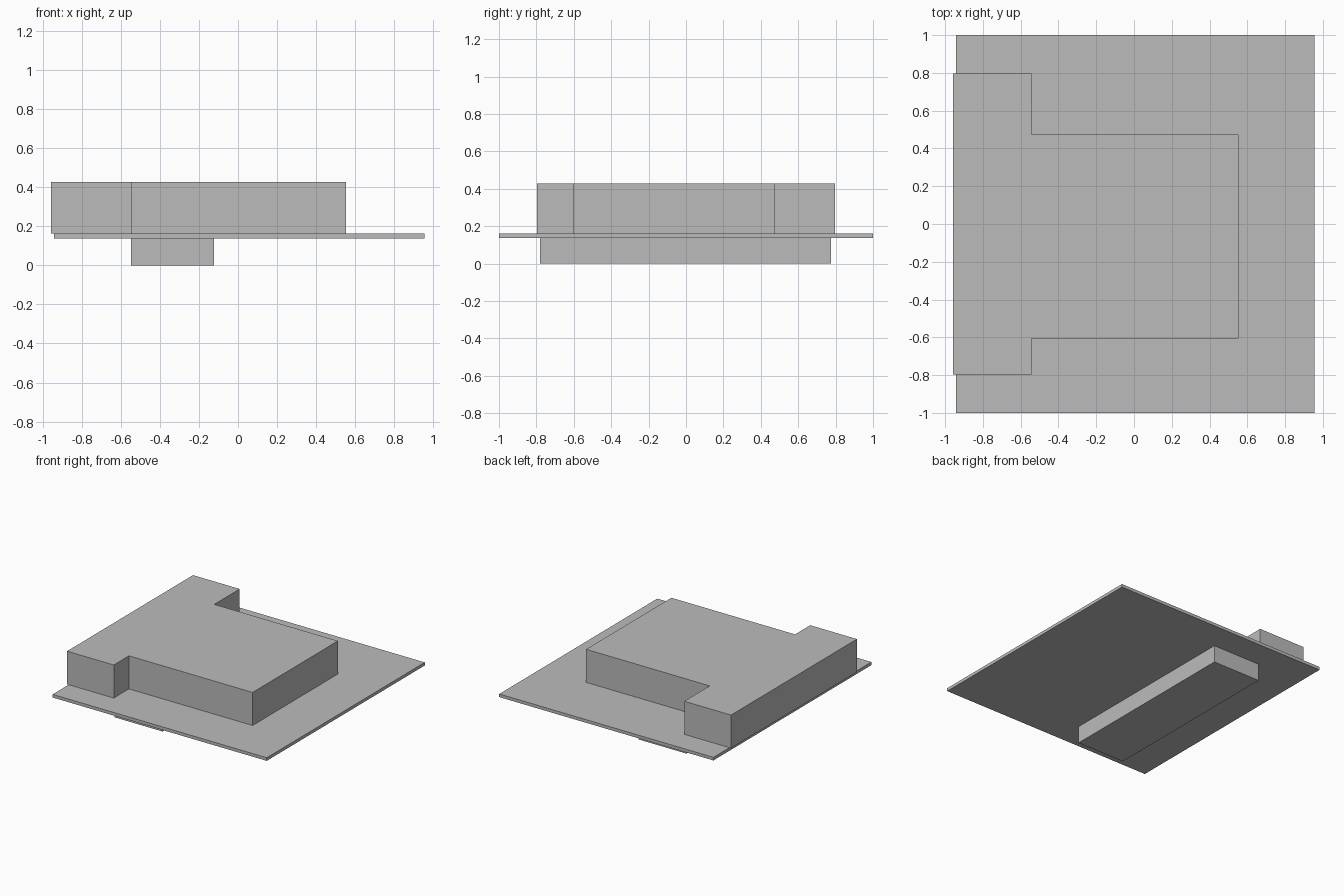
import bpy
import bmesh

default = bpy.data.objects.get("Cube")
if default:
    bpy.data.objects.remove(default, do_unlink=True)

grey = bpy.data.materials.new("plain grey")
grey.use_nodes = True
colour = (0.5, 0.5, 0.5, 1)
grey.diffuse_color = colour
grey.node_tree.nodes["Principled BSDF"].inputs["Base Color"].default_value = colour


def slab(name, outline, bottom, top):
    """Extrude a flat outline upwards into a closed solid."""
    bm = bmesh.new()
    base = bm.faces.new([bm.verts.new((x, y, bottom)) for x, y in outline])
    up = bmesh.ops.extrude_face_region(bm, geom=[base], use_keep_orig=True)
    for v in up["geom"]:
        if isinstance(v, bmesh.types.BMVert):
            v.co.z = top
    bmesh.ops.recalc_face_normals(bm, faces=bm.faces)
    mesh = bpy.data.meshes.new(name)
    bm.to_mesh(mesh)
    bm.free()
    mesh.materials.append(grey)
    obj = bpy.data.objects.new(name, mesh)
    bpy.context.collection.objects.link(obj)
    return obj


def rectangle(x0, x1, y0, y1):
    return [(x0, y0), (x1, y0), (x1, y1), (x0, y1)]


PLATE_BOTTOM, PLATE_TOP = 0.137, 0.162

# Long block under the plate
slab("lower_block", rectangle(-0.547, -0.122, -0.78, 0.775), 0, PLATE_BOTTOM)

# Thin floor plate
slab("floor_plate", rectangle(-0.943, 0.955, -1, 1), PLATE_BOTTOM, PLATE_TOP)

# T-shaped upper block: wide bar at one end, narrower body towards +x
bar_end, body_end = -0.543, 0.553
t_outline = [
    (-0.957, -0.797), (bar_end, -0.797), (bar_end, -0.605), (body_end, -0.605),
    (body_end, 0.475), (bar_end, 0.475), (bar_end, 0.797), (-0.957, 0.797),
]
slab("upper_block", t_outline, PLATE_TOP, 0.427)
